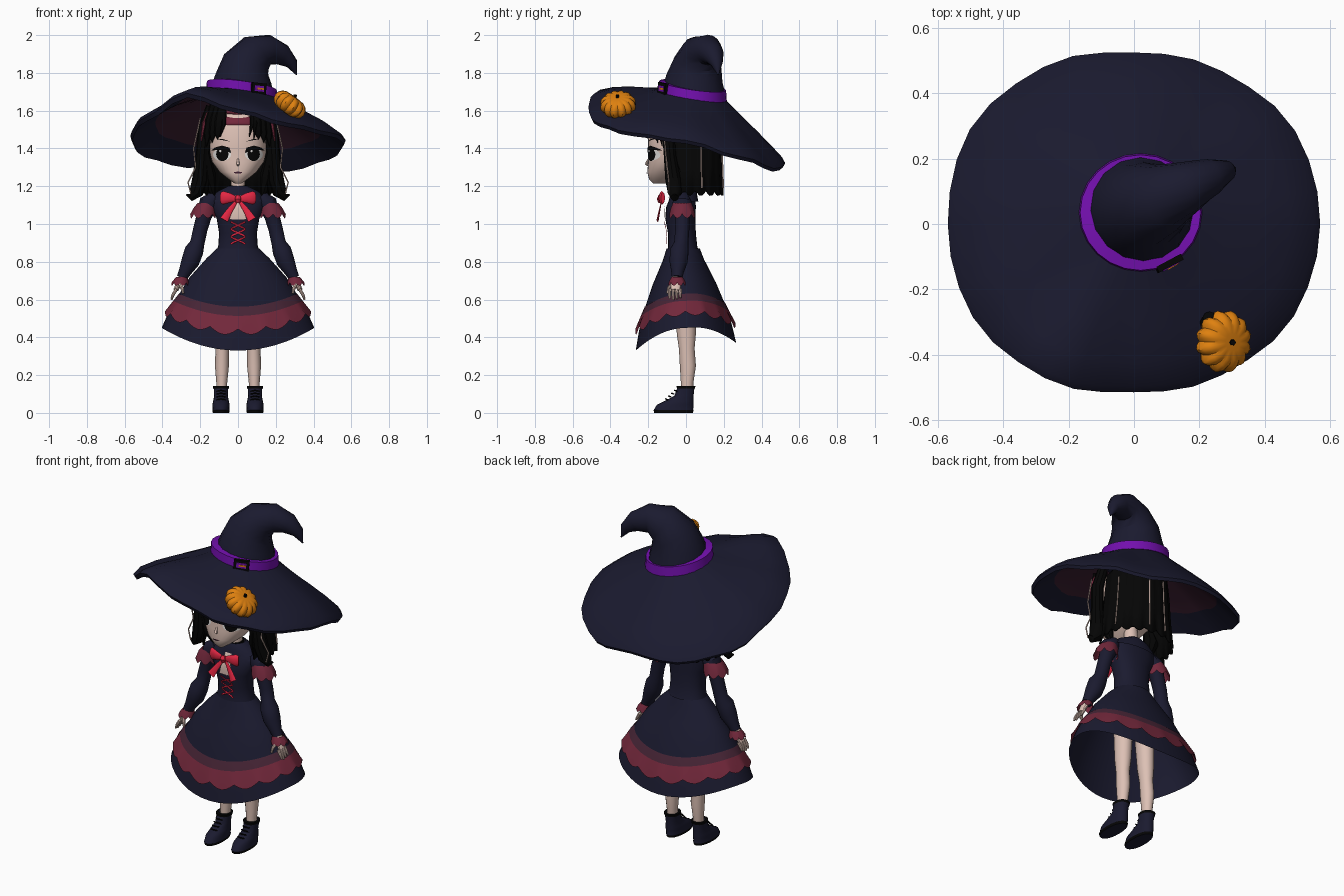
import bpy, bmesh, math
from mathutils import Vector
from math import sin, cos, pi, radians

def mat(name, r, g, b):
    m = bpy.data.materials.new(name)
    m.diffuse_color = (r, g, b, 1)
    return m

NAVY = mat("navy_cloth", .0105, .0105, .0285)
BLACK = mat("black", .0015, .0015, .0015)
SKIN = mat("pale_skin", .72, .53, .46)
PURPLE = mat("purple_band", .17, .005, .42)
ORANGE = mat("pumpkin_orange", .74, .22, .005)
RED = mat("bow_red", .76, .02, .055)
CRIMSON = mat("crimson_trim", .17, .021, .044)
MAROON = mat("dull_maroon_trim", .062, .018, .036)
LINING = mat("hat_lining", .042, .013, .029)
WHITE = mat("eye_white", .8, .78, .76)

def loft(name, rings, mats, wrap=True, caps=True, rule=None):
    """Skin a list of point rings; rule(ring_index) picks the material."""
    bm = bmesh.new()
    vs = [[bm.verts.new(p) for p in r] for r in rings]
    n = len(rings[0])
    for j in range(len(rings) - 1):
        for i in range(n if wrap else n - 1):
            k = (i + 1) % n
            f = bm.faces.new((vs[j][i], vs[j][k], vs[j + 1][k], vs[j + 1][i]))
            f.material_index = rule(j) if rule else 0
    if caps and wrap:
        bm.faces.new(vs[0])
        bm.faces.new(vs[-1]).material_index = rule(len(rings) - 2) if rule else 0
    bmesh.ops.recalc_face_normals(bm, faces=bm.faces)
    me = bpy.data.meshes.new(name)
    bm.to_mesh(me)
    bm.free()
    for m in mats if isinstance(mats, list) else [mats]:
        me.materials.append(m)
    ob = bpy.data.objects.new(name, me)
    bpy.context.collection.objects.link(ob)
    return ob

def tube(name, pts, radii, m, n=8, flat=1):
    """Tapered tube along a path; flat scales its depth."""
    P = [Vector(p) for p in pts]
    rings = []
    for i, p in enumerate(P):
        t = (P[min(i + 1, len(P) - 1)] - P[max(i - 1, 0)]).normalized()
        u = t.cross(Vector((0, 1, 0))).normalized()
        v = t.cross(u)
        rings.append([p + radii[i] * (u * cos(2 * pi * k / n) + v * flat * sin(2 * pi * k / n)) for k in range(n)])
    return loft(name, rings, m)

def interp(table, x):
    for a, b in zip(table, table[1:]):
        if x <= b[0]:
            f = max(0, (x - a[0]) / (b[0] - a[0]))
            return [p + (q - p) * f for p, q in zip(a, b)]
    return list(table[-1])

def oval(row, n, e, cx=0):
    z, hw, yf, yb = row
    pw = lambda c: math.copysign(abs(c) ** (2 / e), c)
    return [(cx + hw * pw(cos(2 * pi * k / n)), (yf + yb) / 2 + (yb - yf) / 2 * pw(sin(2 * pi * k / n)), z) for k in range(n)]

def decal(name, pts, m, table, e, off=.005):
    """Thin plate laid on the front of a body described by a table of ovals."""
    cx, cz = (sum(p[i] for p in pts) / len(pts) for i in (0, 1))
    def on(x, z):
        _, hw, yf, yb = interp(table, z)
        q = max(0, 1 - min(1, abs(x) / hw) ** e) ** (1 / e)
        return (x, (yf + yb) / 2 - (yb - yf) / 2 * q - off, z)
    rings = [[on(cx + (x - cx) * s, cz + (z - cz) * s) for x, z in pts] for s in (1, .66, .33, .02)]
    ob = loft(name, rings, m, caps=False)
    if sum(p.normal.y for p in ob.data.polygons) > 0:
        ob.data.flip_normals()

def disc(cx, cz, rx, rz, n=14):
    return [(cx + rx * cos(2 * pi * k / n), cz + rz * sin(2 * pi * k / n)) for k in range(n)]

# ---- hat brim: rim radius and height every 30 degrees
RIM = [(.57, 1.455), (.57, 1.37), (.54, 1.305), (.525, 1.335), (.555, 1.325), (.58, 1.38), (.57, 1.48),
       (.57, 1.575), (.545, 1.705), (.515, 1.62), (.535, 1.545), (.565, 1.495)]
N = 36
def rim(k):
    i, f = k // 3 % 12, (k % 3) / 3
    f = f * f * (3 - 2 * f)
    return [a + (b - a) * f for a, b in zip(RIM[i], RIM[(i + 1) % 12])]
def tilt(x, y):
    return 1.695 - .13 * (x - .02) - .15 * (y - .035)
def brim_ring(s, drop):
    ring = []
    for k in range(N):
        a = 2 * pi * k / N
        R, zr = rim(k)
        bx, by = .02 + .18 * cos(a), .035 + .168 * sin(a)
        ring.append((bx + (R * cos(a) - bx) * s, by + (R * sin(a) - by) * s,
                     (tilt(bx, by) - .008) * (1 - s) + zr * s + .06 * s * s * (1 - s) * 2 * (1 - .6 * max(0, sin(a))) - drop))
    return ring
loft("hat_brim", [brim_ring(s, 0) for s in (0, .25, .5, .75, .95)] + [brim_ring(1, .012)] +
     [brim_ring(s, d) for s, d in ((.97, .04), (.68, .035), (.5, .03), (.3, .03), (0, .03))],
     [NAVY, LINING], caps=False, rule=lambda j: int(j > 6))

# ---- bent crown
tube("hat_crown", [(.02, .04, 1.65), (.02, .04, 1.71), (.03, .045, 1.77), (.045, .06, 1.84), (.095, .08, 1.90),
     (.165, .115, 1.922), (.235, .145, 1.895), (.285, .163, 1.85), (.31, .17, 1.79)],
     [.172, .165, .15, .132, .108, .08, .057, .032, .003], NAVY, 16)

# ---- band and buckle
def band_ring(g, h, n=24):
    return [(.02 + (.175 + g) * cos(2 * pi * k / n), .035 + (.167 + g) * sin(2 * pi * k / n),
             tilt(.18 * cos(2 * pi * k / n), .168 * sin(2 * pi * k / n)) + h) for k in range(n)]
loft("hat_band", [band_ring(g, h) for g, h in ((-.02, -.025), (.014, -.025), (.010, .03), (-.03, .032))], PURPLE, caps=False)
def plate(name, ang, w, h, d, m):
    bpy.ops.mesh.primitive_cube_add(size=1)
    o = bpy.context.object
    o.name = name
    a = radians(ang)
    x, y = .02 + .187 * cos(a), .035 + .177 * sin(a)
    o.location, o.scale, o.rotation_euler = (x, y, tilt(x, y) + .01), (w, d, h), (0, .1, a + pi / 2)
    o.data.materials.append(m)
plate("buckle_frame", -62, .085, .06, .02, BLACK)
plate("buckle_slot", -62, .055, .03, .025, PURPLE)
plate("buckle_pin", -60, .04, .009, .03, ORANGE)

# ---- pumpkin ornament, tilted with the brim
lobes = 12
prings = []
for j in range(1, 10):
    t = pi * j / 10
    prings.append([Vector((cos(a) * r, sin(a) * r, .062 * cos(t) - .014 * (abs(cos(t)) ** 6) * (1 if t < 2 else -1)))
                   for k in range(lobes * 4) for a in [2 * pi * k / (lobes * 4)]
                   for r in [.097 * sin(t) * (.86 + .14 * abs(sin(a * lobes / 2)))]])
pump = loft("pumpkin", prings, ORANGE)
stem = tube("pumpkin_stem", [(0, 0, .03), (-.002, 0, .048), (-.008, 0, .06)], [.014, .010, .009], BLACK, 6)
for o in (pump, stem):
    o.location, o.rotation_euler = (.274, -.36, 1.632), (.05, .64, 0)
tube("pumpkin_leaf", [(.235, -.30, 1.63), (.23, -.285, 1.655)], [.035, .02], BLACK, 8)

# ---- head and face
HEAD = [(1.215, .018, -.175, -.10), (1.235, .048, -.195, -.06), (1.275, .098, -.205, 0), (1.33, .138, -.20, .06),
        (1.40, .156, -.20, .11), (1.50, .156, -.20, .13), (1.58, .14, -.17, .12), (1.64, .08, -.09, .06)]
loft("head", [oval(r, 32, 2.3) for r in HEAD], SKIN)
tube("nose", [(0, -.195, 1.35), (0, -.205, 1.33), (0, -.210, 1.318), (0, -.198, 1.308)], [.003, .007, .009, .004], SKIN, 10)
decal("lips", disc(0, 1.272, .022, .005), MAROON, HEAD, 2.3)
for s in (-1, 1):
    decal("eye_white", disc(s * .085, 1.368, .048, .034), WHITE, HEAD, 2.3, .004)
    decal("eye_iris", disc(s * .083, 1.370, .033, .037), BLACK, HEAD, 2.3, .006)
    decal("eye_glint", disc(s * .083 - .011, 1.386, .006, .007, 8), WHITE, HEAD, 2.3, .008)
    decal("eyelash", [(s * .035, 1.375), (s * .045, 1.404), (s * .085, 1.415), (s * .122, 1.405), (s * .143, 1.388),
                      (s * .12, 1.392), (s * .085, 1.398), (s * .05, 1.39)], BLACK, HEAD, 2.3, .007)
    decal("eyebrow", [(s * .04, 1.436), (s * .085, 1.451), (s * .12, 1.444), (s * .085, 1.445)], BLACK, HEAD, 2.3)
decal("headband", [(-.13, 1.53), (-.06, 1.525), (.06, 1.525), (.12, 1.53), (.12, 1.58), (-.12, 1.58)], CRIMSON, HEAD, 2.3, .009)
decal("headband_top", [(-.12, 1.58), (0, 1.58), (.12, 1.58), (.08, 1.63), (-.08, 1.63)], CRIMSON, HEAD, 2.3, .009)

# ---- hair: ribbed back shell, fringe and side locks
hair = []
for z, rx, ry, jag in ((1.67, .05, .05, 0), (1.63, .12, .12, 0), (1.56, .165, .16, 0), (1.45, .178, .168, 0),
                       (1.3, .19, .17, 0), (1.18, .21, .175, .03)):
    ring = []
    for k in range(61):
        a = radians(-38 + 256 * k / 60)
        r = 1 + .035 * abs(cos(9 * a)) * (z < 1.6)
        ring.append((rx * r * cos(a), .02 + ry * r * sin(a), z - jag * abs(cos(9 * a))))
    hair.append(ring)
sh = loft("hair_back", hair, BLACK, wrap=False)
sh.modifiers.new("thickness", 'SOLIDIFY').thickness = .012
for s in (-1, 1):
    tube("side_lock", [(s * .14, -.10, 1.62), (s * .18, -.095, 1.5), (s * .19, -.085, 1.36), (s * .2, -.07, 1.24),
         (s * .22, -.06, 1.17), (s * .25, -.06, 1.14), (s * .275, -.06, 1.155)], [.03, .034, .034, .042, .038, .02, .003], BLACK, 10)
    tube("inner_lock", [(s * .15, -.1, 1.5), (s * .172, -.09, 1.38), (s * .16, -.05, 1.25), (s * .13, -.03, 1.15)],
         [.02, .022, .045, .01], BLACK, 8)
    for i in range(3):
        x = s * (.095 + .025 * i)
        tube("fringe_lock", [(x * .9, -.165, 1.63), (x * 1.02, -.187 + .018 * i, 1.55), (x * 1.12, -.182 + .022 * i, 1.48),
             (x * 1.15, -.175 + .025 * i, 1.45 - .02 * i)], [.02, .026, .02, .002], BLACK, 8, .6)
    tube("loose_strand", [(s * .2, -.12, 1.56), (s * .235, -.11, 1.4), (s * .225, -.1, 1.3), (s * .265, -.09, 1.22), (s * .25, -.09, 1.16)],
         [.004] * 5, SKIN, 5)
    tube("hair_ribbon", [(s * .15, -.145, 1.6), (s * .18, -.143, 1.53), (s * .195, -.13, 1.44)], [.012, .011, .004], CRIMSON, 6, .6)
    for a in (20, 75):
        c, d = cos(radians(a)), sin(radians(a))
        tube("pale_strand", [(s * r * c, .02 + q * d, z) for r, q, z in ((.185, .175, 1.5), (.199, .179, 1.33), (.215, .184, 1.19))],
             [.004] * 3, SKIN, 5)
for x0, x1, z1 in ((.075, .06, 1.46), (.09, .085, 1.45), (-.075, -.095, 1.46)):
    tube("front_strand", [(x0, -.172, 1.61), (x0, -.203, 1.53), (x1, -.203, z1)], [.014, .012, .002], BLACK, 6, .5)

# ---- neck, bodice and front details
tube("neck", [(0, -.02, 1.14), (0, -.03, 1.3)], [.04, .036], SKIN, 16)
tube("choker", [(0, -.022, 1.185), (0, -.024, 1.205)], [.047, .045], BLACK, 16)
BODY = [(.85, .117, -.10, .07), (.88, .105, -.095, .06), (.95, .10, -.095, .052), (1.03, .113, -.11, .05), (1.09, .14, -.105, .052),
        (1.14, .14, -.085, .05), (1.17, .10, -.075, .045), (1.19, .055, -.07, .03)]
loft("bodice", [oval(r, 24, 2.3) for r in BODY], NAVY)
loft("collar", [oval(r, 24, 2) for r in ((1.20, .052, -.07, .035), (1.175, .105, -.085, .055), (1.12, .165, -.09, .065))], NAVY, caps=False)
decal("neckline", [(-.045, 1.025), (.045, 1.025), (.03, 1.09), (.02, 1.15), (-.02, 1.15), (-.03, 1.09)], SKIN, BODY, 2.3, .0095)
for i in range(3):
    for s in (-1, 1):
        z = .895 + .04 * i
        decal("lacing", [(-s * .042, z + .003), (-s * .036, z - .004), (s * .042, z + .033), (s * .036, z + .04)], RED, BODY, 2.3, .009)
for s in (-1, 1):
    tube("bow_loop", [(s * .005, -.13, 1.132), (s * .045, -.135, 1.138), (s * .078, -.128, 1.138), (s * .09, -.122, 1.138)],
         [.012, .026, .036, .03], RED, 10, .4)
    tube("bow_tail", [(s * .008, -.13, 1.122), (s * .045, -.14, 1.07), (s * .074, -.15, 1.022)], [.008, .016, .023], RED, 8, .25)
tube("bow_knot", [(0, -.137, 1.112), (0, -.142, 1.132), (0, -.137, 1.152)], [.011, .017, .011], RED, 10, .8)

# ---- arms
def ruffle(name, cx, cy, rows, m, waves):
    loft(name, [[(cx + dx + r * cos(a), cy + r * sin(a), z - w * abs(sin(waves * a / 2)))
                 for k in range(32) for a in [2 * pi * k / 32]] for z, dx, r, w in rows], m, caps=False)
for s in (-1, 1):
    tube("sleeve", [(s * .12, -.02, 1.145), (s * .155, -.02, 1.11), (s * .18, -.02, 1.04), (s * .2, -.02, .97), (s * .215, -.025, .90),
         (s * .232, -.035, .86), (s * .253, -.04, .80), (s * .282, -.045, .745), (s * .297, -.047, .715)],
         [.035, .052, .04, .038, .038, .05, .048, .033, .028], NAVY, 18)
    ruffle("shoulder_ruffle", s * .165, -.02, ((1.11, 0, .05, 0), (1.085, s * .01, .06, 0), (1.052, s * .02, .068, .022)), CRIMSON, 8)
    ruffle("cuff_ruffle", s * .297, -.047, ((.72, 0, .029, 0), (.705, s * .005, .038, 0), (.688, s * .01, .046, .015)), CRIMSON, 8)
    tube("palm", [(s * .30, -.047, .715), (s * .313, -.052, .685), (s * .329, -.057, .65)], [.015, .016, .013], SKIN, 12, 1.9)
    for i in range(4):
        y = -.086 + .019 * i
        tube("finger", [(s * .326, y, .655), (s * .343, y - .002, .627), (s * .352, y, .598 + .006 * abs(i - 1))], [.009, .008, .005], SKIN, 8)
    tube("thumb", [(s * .307, -.075, .685), (s * .295, -.092, .658), (s * .29, -.097, .632)], [.011, .009, .006], SKIN, 8)

# ---- skirt with saddle-shaped hem and scalloped trim
SK = [(0, .112, .088), (.12, .165, .11), (.36, .255, .168), (.6, .318, .215), (.8, .367, .245), (1, .404, .266)]
def skirt_ring(t, grow=0, scallop=0, n=96):
    _, rx, ry = interp(SK, t)
    ring = []
    for k in range(n):
        a = 2 * pi * k / n
        hem = .33 + .12 * cos(a) ** 2 + .04 * max(0, sin(a))
        tt = t + scallop * abs(sin(8 * a))
        ring.append(((rx + grow) * cos(a), -.015 * (1 - t) + (ry + grow) * sin(a), .87 + (hem - .87) * tt))
    return ring
loft("skirt", [skirt_ring(t, n=48) for t in (0, .06, .12, .24, .36, .48, .6, .7, .8, .9, 1)], NAVY, caps=False)
loft("skirt_trim", [skirt_ring(.57, .003), skirt_ring(.66, .010), skirt_ring(.79, .022, .06)],
     [MAROON, CRIMSON], caps=False, rule=lambda j: j)

# ---- legs and boots
BOOT = [(0, .043, -.168, .036), (.014, .046, -.172, .04), (.02, .044, -.168, .038), (.042, .046, -.155, .04), (.062, .042, -.115, .04),
        (.09, .036, -.062, .04), (.135, .039, -.045, .045)]
for s in (-1, 1):
    tube("leg", [(s * .087, .005, .1), (s * .086, .006, .16), (s * .085, .01, .25), (s * .083, .004, .34), (s * .08, .002, .42), (s * .07, -.005, .78)],
         [.027, .029, .037, .036, .044, .058], SKIN, 12, 1.15)
    loft("boot", [oval(r, 20, 2.2, s * .09) for r in BOOT], [NAVY, BLACK], rule=lambda j: int(j < 1))
    loft("boot_top", [oval(r, 20, 2.2, s * .09) for r in ((.128, .041, -.048, .047), (.142, .043, -.05, .05), (.142, .03, -.03, .035))], BLACK, caps=False)
    for i in range(4):
        y, z = -.105 + .016 * i, .074 + .015 * i
        tube("boot_lace", [(s * .09 - .022, y + .008, z - .004), (s * .09, y - .003, z), (s * .09 + .022, y + .008, z - .004)], [.004] * 3, BLACK, 5)

# ---- smooth shading with sharp edges kept
bpy.ops.object.select_all(action='SELECT')
bpy.context.view_layer.objects.active = pump
bpy.ops.object.shade_smooth_by_angle(angle=radians(35))
